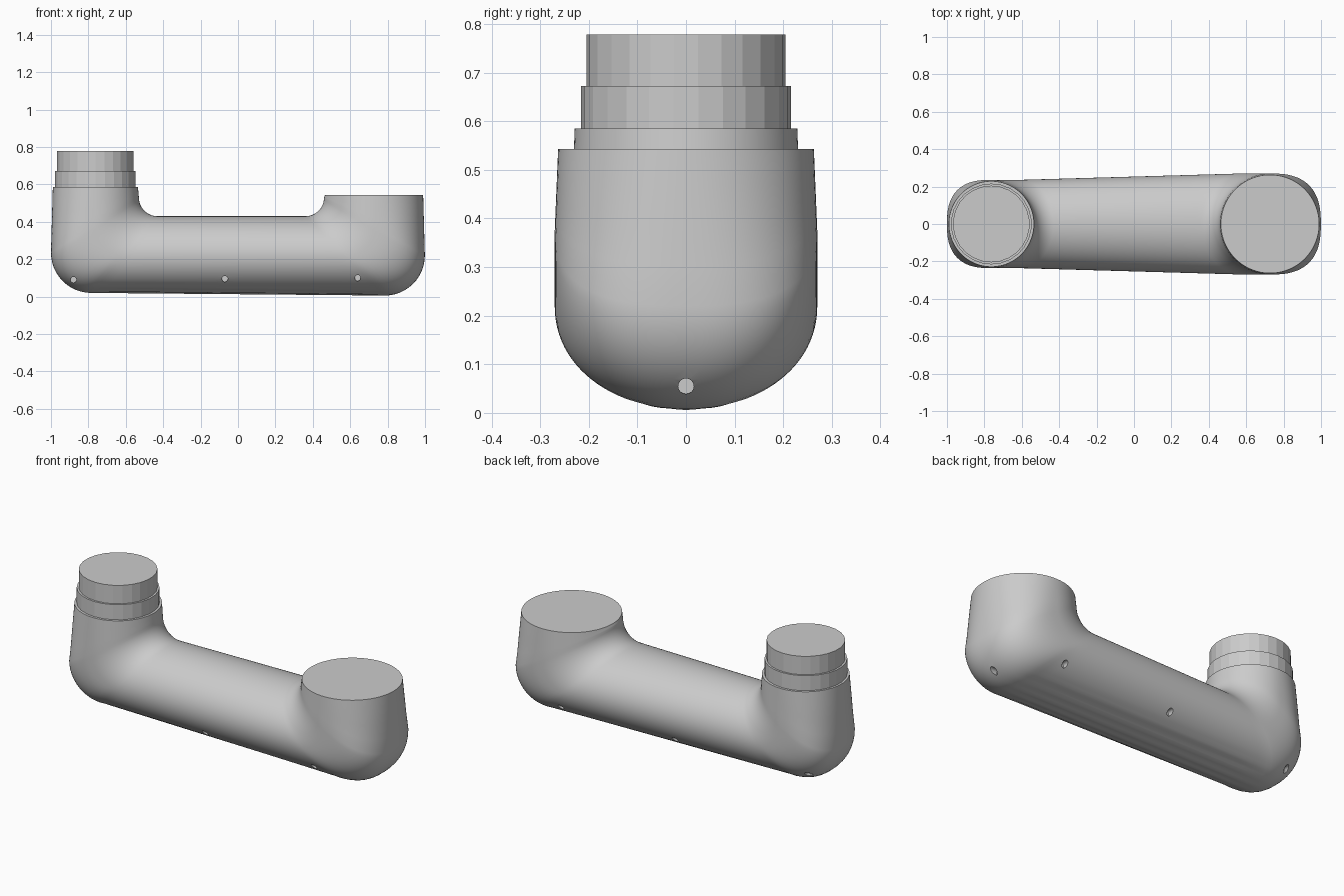
import bpy, bmesh, math
from mathutils import Vector
from mathutils.bvhtree import BVHTree

if "Cube" in bpy.data.objects:
    bpy.data.objects.remove(bpy.data.objects["Cube"])

SEG = 96


def arc(center, r, a):
    return Vector((center[0] - r * math.cos(a), center[1] - r * math.sin(a)))


def leg(side, top, in_c, out_c, r_out, w_top, w):
    """Stations (inner, outer, half width, outer exponent) from rim to bar.
    Coordinates are given for the left and mirrored when side is -1."""
    st = [(Vector((top[0], top[2])), Vector((top[1], top[2])), w_top, 2.0)]
    first_i, first_o = arc(in_c, 0.1, 0), arc(out_c, r_out, 0)
    for k in range(1, 4):
        t = k / 4
        st.append((st[0][0].lerp(first_i, t), st[0][1].lerp(first_o, t),
                   w_top + (w - w_top) * t, 2 + 0.5 * t))
    for k in range(13):
        t = k / 12
        a = t * math.pi / 2
        st.append((arc(in_c, 0.1, a), arc(out_c, r_out, a), w,
                   2 + 0.6 * math.cos(a)))
    return [(Vector((side * i.x, i.y)), Vector((side * o.x, o.y)), ww, n)
            for i, o, ww, n in st]


# Stations of the U-shaped body: left leg, bar, right leg
left = leg(1, (-0.535, -0.99, 0.585), (-0.43, 0.53), (-0.785, 0.235), 0.215, 0.229, 0.236)
right = leg(-1, (-0.465, -0.99, 0.543), (-0.36, 0.53), (-0.785, 0.22), 0.214, 0.263, 0.270)
a, b = left[-1], right[-1]
bar = []
for k in range(1, 24):
    t = k / 24
    bar.append((a[0].lerp(b[0], t), a[1].lerp(b[1], t), a[2] + (b[2] - a[2]) * t, 2.0))
stations = left + bar + right[::-1]

# Body: loft of rings, with shallow grip ridges along the underside
bm = bmesh.new()
rings = []
for inner, outer, w, n in stations:
    mid, half = (inner + outer) / 2, (outer - inner) / 2
    along = max(0.0, min(1.0, (0.85 - abs(outer.x)) / 0.25))
    ring = []
    for k in range(SEG):
        th = 2 * math.pi * k / SEG
        c, s = math.cos(th), math.sin(th)
        e = 2 / n if c > 0 else 1
        u = math.copysign(abs(c) ** e, c)
        y = w * math.copysign(abs(s) ** e, s)
        if c > 0 and abs(y) < 0.17:
            fade = along * min(1, (0.17 - abs(y)) / 0.05)
            u *= 1 - 0.012 * fade * (1 - math.cos(2 * math.pi * y / 0.065))
        p = mid + half * u
        ring.append(bm.verts.new((p.x, y, p.y)))
    rings.append(ring)
for r0, r1 in zip(rings, rings[1:]):
    for k in range(SEG):
        j = (k + 1) % SEG
        bm.faces.new((r0[k], r0[j], r1[j], r1[k]))
bm.faces.new(rings[0])
bm.faces.new(rings[-1])
bmesh.ops.recalc_face_normals(bm, faces=bm.faces[:])
tree = BVHTree.FromBMesh(bm)
mesh = bpy.data.meshes.new("handle_body")
bm.to_mesh(mesh)
bm.free()
body = bpy.data.objects.new("handle_body", mesh)
bpy.context.collection.objects.link(body)

# Small screw holes: three on each long side, one in the right end
cut = bmesh.new()


def hole(origin, direction):
    d = Vector(direction)
    hit = tree.ray_cast(Vector(origin), d)[0]
    if hit is None:
        return
    m = d.to_track_quat('Z', 'Y').to_matrix().to_4x4()
    m.translation = hit
    bmesh.ops.create_cone(cut, cap_ends=True, segments=16, radius1=0.016,
                          radius2=0.016, depth=0.06, matrix=m)


for x, z in ((-0.88, 0.09), (-0.07, 0.095), (0.64, 0.1)):
    for s in (-1, 1):
        hole((x, s, z), (0, -s, 0))
hole((2, 0, 0.055), (-1, 0, 0))
cut_mesh = bpy.data.meshes.new("hole_cutter")
cut.to_mesh(cut_mesh)
cut.free()
cutter = bpy.data.objects.new("hole_cutter", cut_mesh)
bpy.context.collection.objects.link(cutter)
cutter.hide_render = True
cutter.hide_set(True)
mod = body.modifiers.new("holes", 'BOOLEAN')
mod.operation = 'DIFFERENCE'
mod.solver = 'EXACT'
mod.object = cutter

bpy.context.view_layer.objects.active = body
body.select_set(True)
bpy.ops.object.modifier_apply(modifier="holes")
bpy.data.objects.remove(cutter)
bpy.ops.object.shade_smooth_by_angle(angle=math.radians(35))

# Stepped collar on the left leg, faceted
for name, r, z0, z1 in (("lower_collar", 0.216, 0.55, 0.672),
                        ("upper_collar", 0.205, 0.64, 0.778)):
    bpy.ops.mesh.primitive_cylinder_add(vertices=26, radius=r, depth=z1 - z0,
                                        location=(-0.763, 0, (z0 + z1) / 2))
    bpy.context.object.name = name
